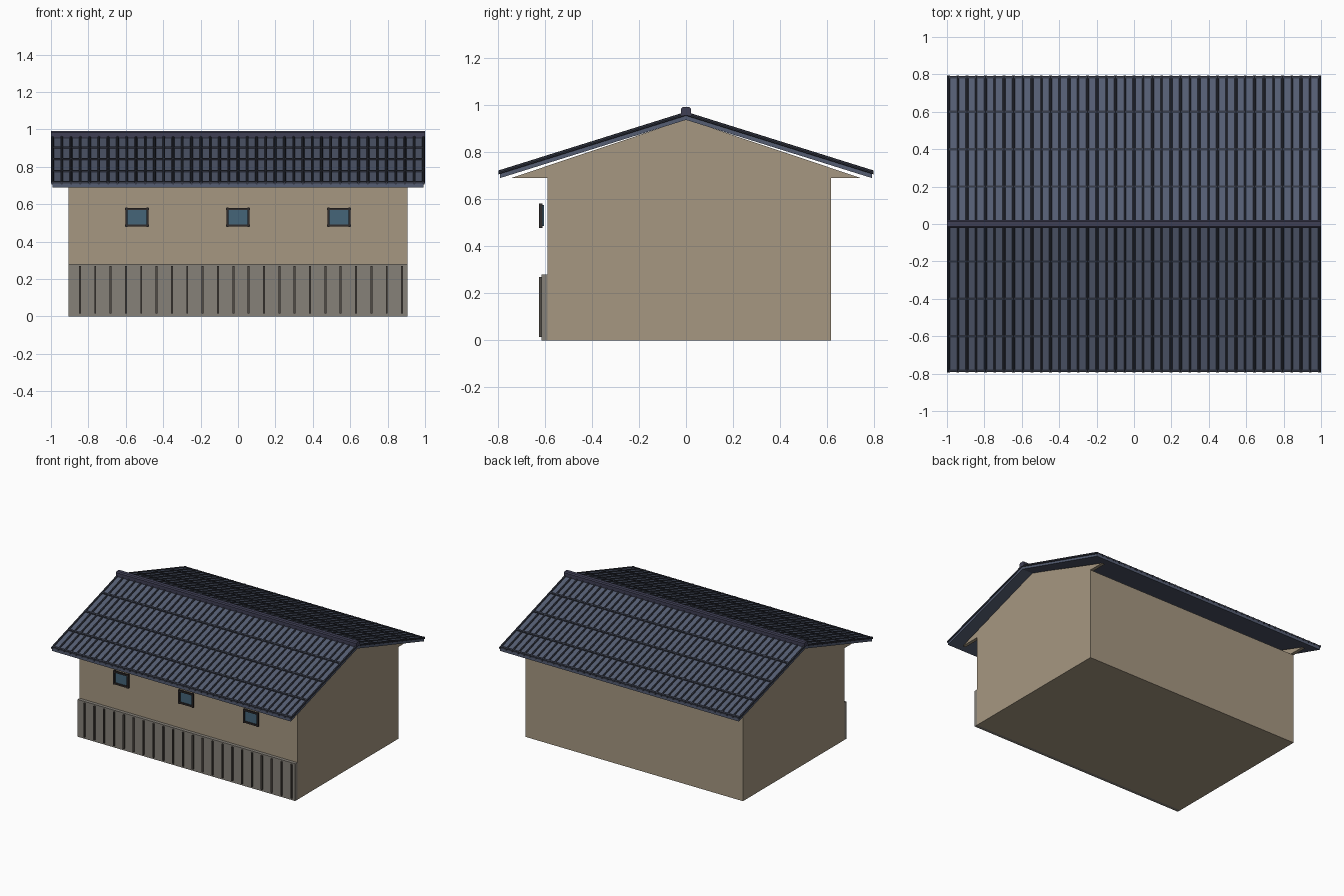
import bpy, bmesh, math
from mathutils import Vector

if "Cube" in bpy.data.objects:
    bpy.data.objects.remove(bpy.data.objects["Cube"])


def material(name, rgb):
    m = bpy.data.materials.new(name)
    m.diffuse_color = (*rgb, 1)
    m.use_nodes = True
    m.node_tree.nodes["Principled BSDF"].inputs["Base Color"].default_value = m.diffuse_color
    return m


PLASTER = material("plaster", (0.38, 0.31, 0.22))
SIDING = material("siding", (0.24, 0.22, 0.19))
BATTEN = material("batten", (0.08, 0.07, 0.06))
SLATE = material("slate", (0.09, 0.11, 0.17))
TILE = material("tile_rib", (0.035, 0.04, 0.06))
RIDGE = material("ridge", (0.05, 0.05, 0.09))
FRAME = material("window_frame", (0.03, 0.025, 0.025))
GLASS = material("glass", (0.06, 0.13, 0.19))


def finish(name, bm, mat):
    bmesh.ops.recalc_face_normals(bm, faces=bm.faces)
    me = bpy.data.meshes.new(name)
    bm.to_mesh(me)
    bm.free()
    me.materials.append(mat)
    ob = bpy.data.objects.new(name, me)
    bpy.context.collection.objects.link(ob)
    return ob


def add_box(bm, x0, x1, y0, y1, z0, z1):
    vs = bmesh.ops.create_cube(bm, size=1)["verts"]
    for v in vs:
        v.co = Vector(((x0, x1)[v.co.x > 0], (y0, y1)[v.co.y > 0], (z0, z1)[v.co.z > 0]))


def boxes(name, mat, *specs):
    bm = bmesh.new()
    for s in specs:
        add_box(bm, *s)
    return finish(name, bm, mat)


def add_prism(bm, profile, x0, x1):
    # extrude a (y, z) profile along x
    f = bm.faces.new([bm.verts.new((x0, y, z)) for y, z in profile])
    ext = bmesh.ops.extrude_face_region(bm, geom=[f])["geom"]
    for v in ext:
        if isinstance(v, bmesh.types.BMVert):
            v.co.x = x1


def prism(name, mat, profile, x0, x1):
    bm = bmesh.new()
    add_prism(bm, profile, x0, x1)
    return finish(name, bm, mat)


# Main body
boxes("walls", PLASTER, (-0.905, 0.905, -0.588, 0.616, 0, 0.69))

# Gable slabs at both ends
for side, x0, x1 in (("left", -0.905, -0.88), ("right", 0.88, 0.905)):
    prism("gable_" + side, PLASTER, [(-0.74, 0.69), (0.74, 0.69), (0, 0.938)], x0, x1)

# Lower front siding with vertical battens
boxes("siding", SIDING, (-0.905, 0.905, -0.613, -0.588, 0, 0.28))
boxes("siding_battens", BATTEN,
      *[(-0.85 + i * 0.082, -0.84 + i * 0.082, -0.624, -0.61, 0.015, 0.27) for i in range(22)])

# Three small windows
for n, cx in enumerate((-0.54, 0, 0.54), 1):
    boxes(f"window_glass_{n}", GLASS, (cx - 0.055, cx + 0.055, -0.614, -0.603, 0.486, 0.574))
    boxes(f"window_frame_{n}", FRAME,
          *[(cx - 0.063, cx + 0.063, -0.622, -0.61, z - 0.006, z + 0.006) for z in (0.486, 0.574)],
          *[(cx + s - 0.006, cx + s + 0.006, -0.623, -0.609, 0.478, 0.582) for s in (-0.056, 0.056)])

# Roof slopes with tile ribs and course lines
SLOPE = 0.313
TOP = 0.962


def roof_z(y):
    return TOP - SLOPE * abs(y)


for side, s in (("front", -1), ("back", 1)):
    e = 0.79
    prism("roof_slab_" + side, SLATE,
          [(0, TOP), (s * e, roof_z(e)), (s * e, roof_z(e) - 0.026), (0, TOP - 0.026)], -0.993, 0.993)

    bm = bmesh.new()
    for i in range(41):
        x = -0.992 + i * 0.0496
        ring = [(x + 0.0075 * math.cos(a), 0.0085 * math.sin(a))
                for a in (math.pi * k / 4 for k in range(8))]
        rows = [[bm.verts.new((px, s * y, roof_z(y) + dz)) for px, dz in ring] for y in (0, 0.795)]
        for k in range(8):
            j = (k + 1) % 8
            bm.faces.new((rows[0][k], rows[0][j], rows[1][j], rows[1][k]))
        for r in rows:
            bm.faces.new(r)
    finish("tile_ribs_" + side, bm, TILE)

    bm = bmesh.new()
    for y in (0.2, 0.4, 0.6, 0.785):
        a, b = y - 0.006, y + 0.006
        add_prism(bm, [(s * a, roof_z(a) - 0.004), (s * b, roof_z(b) - 0.004),
                       (s * b, roof_z(b) + 0.007), (s * a, roof_z(a) + 0.007)], -0.993, 0.993)
    finish("tile_courses_" + side, bm, TILE)

# Ridge cap
prism("ridge_cap", RIDGE, [(-0.022, 0.955), (0.022, 0.955), (0.022, 0.983), (0.014, 0.99),
                           (-0.014, 0.99), (-0.022, 0.983)], -1, 1)
